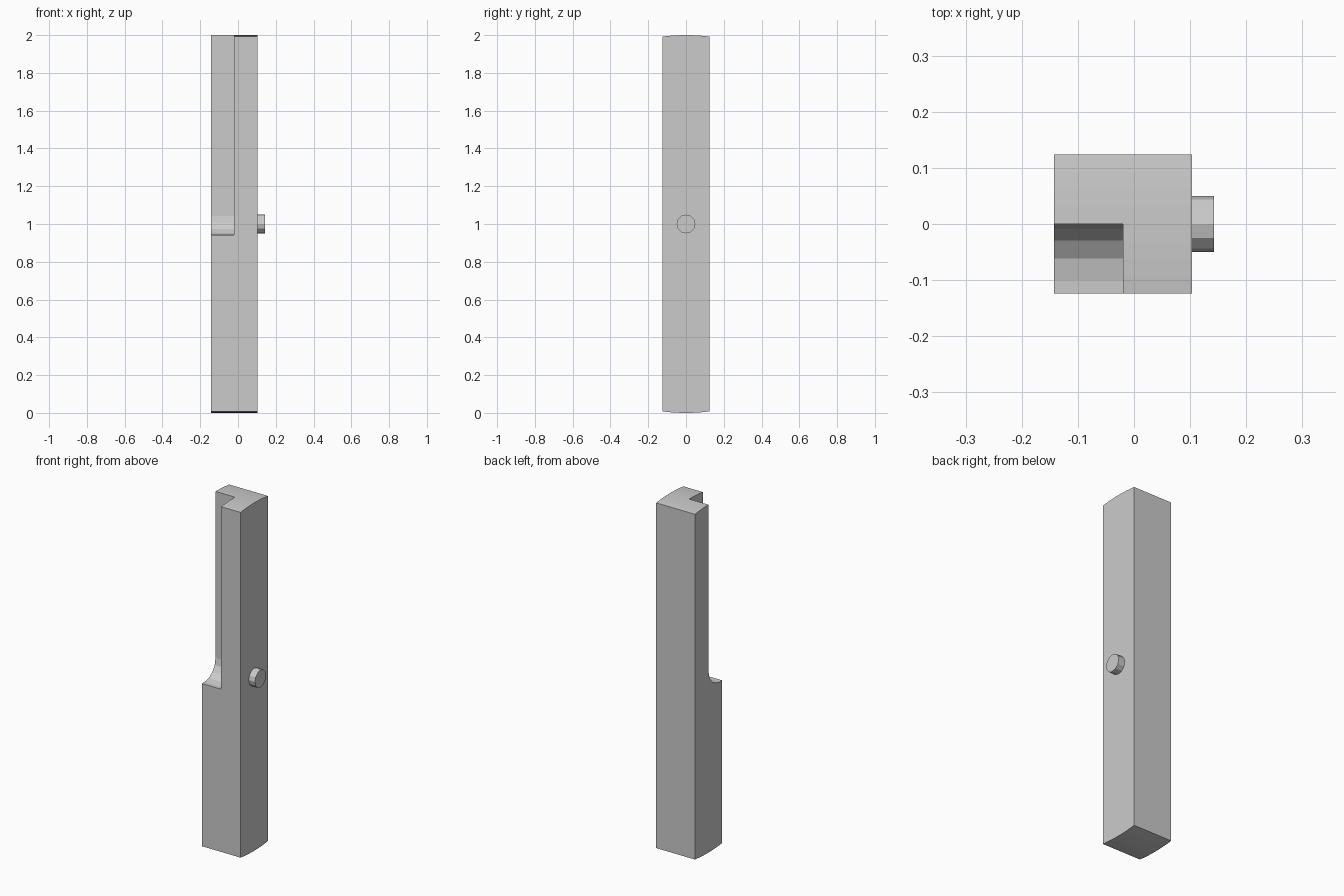
import bpy, bmesh, math

if "Cube" in bpy.data.objects:
    bpy.data.objects.remove(bpy.data.objects["Cube"])

X0, X1, PIN_X = -0.143, 0.103, 0.143   # bar faces and pin tip
HALF = 0.124                           # half depth of the bar
STEP_X = -0.02                         # inner face of the corner recess


def extrude_x(name, profile, x0, x1):
    """Prism from a (y, z) profile swept along x."""
    bm = bmesh.new()
    base = bm.faces.new([bm.verts.new((x0, y, z)) for y, z in profile])
    swept = bmesh.ops.extrude_face_region(bm, geom=[base])["geom"]
    bmesh.ops.translate(bm, vec=(x1 - x0, 0, 0),
                        verts=[v for v in swept if isinstance(v, bmesh.types.BMVert)])
    bmesh.ops.recalc_face_normals(bm, faces=bm.faces)
    mesh = bpy.data.meshes.new(name)
    bm.to_mesh(mesh)
    bm.free()
    obj = bpy.data.objects.new(name, mesh)
    bpy.context.collection.objects.link(obj)
    return obj


def arc(cy, cz, r, a0, a1, n):
    return [(cy + r * math.cos(a0 + (a1 - a0) * i / n),
             cz + r * math.sin(a0 + (a1 - a0) * i / n)) for i in range(n + 1)]


# Bar with both ends rounded about the pin axis
spread = math.asin(HALF)
up, down = math.pi / 2, -math.pi / 2
bar = extrude_x("bar", arc(0, 1, 1, up - spread, up + spread, 8)
                + arc(0, 1, 1, down - spread, down + spread, 8), X0, X1)

# Front left corner recess with a filleted floor
floor_z, r = 0.943, 0.1
recess = [(0, 2.2)] + arc(-r, floor_z + r, r, 0, -math.pi / 2, 4) \
    + [(-0.3, floor_z), (-0.3, 2.2)]
cutter = extrude_x("recess_cutter", recess, X0 - 0.1, STEP_X)
cutter.hide_render = True
cut = bar.modifiers.new("recess", "BOOLEAN")
cut.operation, cut.solver, cut.object = "DIFFERENCE", "EXACT", cutter
bpy.context.view_layer.objects.active = bar
bpy.ops.object.modifier_apply(modifier=cut.name)
bpy.data.objects.remove(cutter)

# Pivot pin on the right face
extrude_x("pivot_pin", arc(0, 1, 0.05, 0, math.tau, 12)[:-1], X1 - 0.005, PIN_X)
